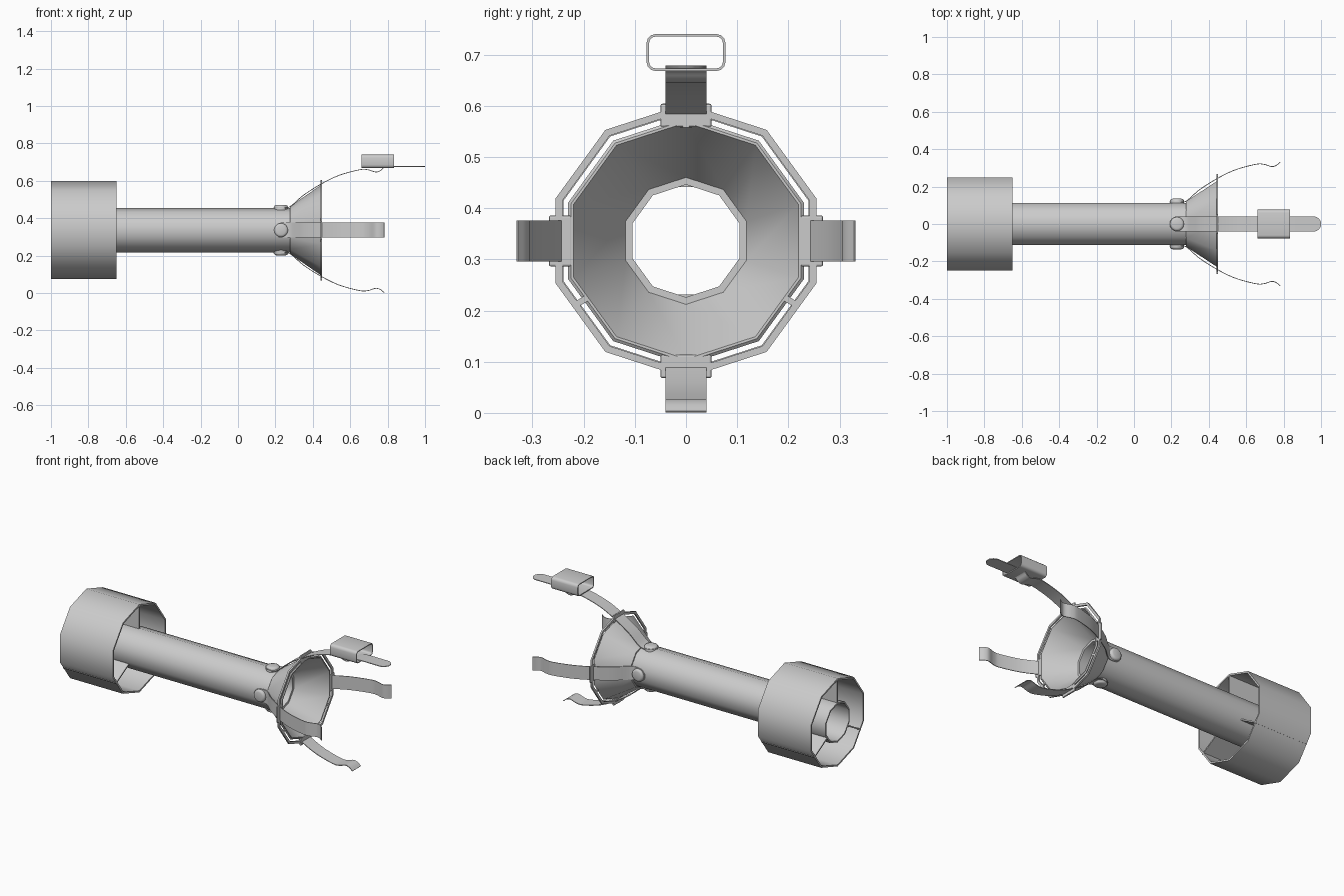
import bpy, bmesh, math
from mathutils import Matrix, Vector

if "Cube" in bpy.data.objects:
    bpy.data.objects.remove(bpy.data.objects["Cube"])

C = 0.336            # height of the long axis
N = 10               # sides of all round bodies

grey = bpy.data.materials.new("plain grey")
grey.diffuse_color = (0.6, 0.6, 0.6, 1)
grey.use_nodes = True
grey.node_tree.nodes["Principled BSDF"].inputs["Base Color"].default_value = grey.diffuse_color


def finish(name, bm, turn=0.0, smooth=40):
    """Turn a part about the long axis, lift it into place and shade it."""
    bm.transform(Matrix.Translation((0, 0, C)) @ Matrix.Rotation(turn, 4, 'X'))
    bmesh.ops.recalc_face_normals(bm, faces=bm.faces)
    me = bpy.data.meshes.new(name)
    bm.to_mesh(me)
    bm.free()
    me.materials.append(grey)
    ob = bpy.data.objects.new(name, me)
    bpy.context.collection.objects.link(ob)
    bpy.ops.object.select_all(action='DESELECT')
    ob.select_set(True)
    bpy.context.view_layer.objects.active = ob
    if smooth:
        bpy.ops.object.shade_smooth_by_angle(angle=math.radians(smooth))
    return ob


def lathe(name, profile, n=N):
    """Revolve a closed (x, radius) profile about the x axis, corner at the top."""
    bm = bmesh.new()
    rings = []
    for i in range(n):
        a = 2 * math.pi * i / n
        rings.append([bm.verts.new((x, r * math.sin(a), r * math.cos(a))) for x, r in profile])
    for i in range(n):
        p, q = rings[i], rings[(i + 1) % n]
        for j in range(len(profile)):
            k = (j + 1) % len(profile)
            bm.faces.new((p[j], q[j], q[k], p[k]))
    return finish(name, bm)


def box(name, x, y, z, turn=0.0):
    bm = bmesh.new()
    bmesh.ops.create_cube(bm, size=1)
    for v in bm.verts:
        v.co = [(a[0] + a[1]) / 2 + c * (a[1] - a[0]) for a, c in zip((x, y, z), v.co)]
    return finish(name, bm, turn, 0)


def spline(pts, steps=5):
    """Catmull-Rom curve through the points."""
    p = [Vector(q) for q in pts]
    p = [2 * p[0] - p[1]] + p + [2 * p[-1] - p[-2]]
    out = []
    for a, b, c, d in zip(p, p[1:], p[2:], p[3:]):
        for s in range(steps):
            t = s / steps
            out.append(0.5 * (2 * b + (c - a) * t + (2 * a - 5 * b + 4 * c - d) * t * t
                              + (3 * b - a - 3 * c + d) * t ** 3))
    return out + [p[-2]]


def strap(name, pts, turn, round_end, half=0.04, thick=0.004):
    """Thin bent strip with a round start and optionally a round tip."""
    path = spline(pts)
    bm = bmesh.new()
    rows = []
    for i, p in enumerate(path):
        t = (path[min(i + 1, len(path) - 1)] - path[max(i - 1, 0)]).normalized()
        nrm = Vector((-t.y, t.x)) * thick / 2
        d = p.x - path[0].x
        if round_end:
            d = min(d, path[-1].x - p.x)
        d = min(max(d, 0.002), half)
        w = math.sqrt(half ** 2 - (half - d) ** 2)
        a, b = p + nrm, p - nrm
        rows.append([bm.verts.new(v) for v in
                     ((a.x, -w, a.y), (a.x, w, a.y), (b.x, w, b.y), (b.x, -w, b.y))])
    for r, s in zip(rows, rows[1:]):
        for j in range(4):
            bm.faces.new((r[j], r[(j + 1) % 4], s[(j + 1) % 4], s[j]))
    bm.faces.new(rows[0])
    bm.faces.new(rows[-1])
    return finish(name, bm, turn)


def snap(name, turn):
    """Low domed snap button holding a strap to the tube."""
    bm = bmesh.new()
    prof = [(0.037, 0.105), (0.037, 0.126), (0.033, 0.132), (0.024, 0.135)]
    n = 20
    rings = [[bm.verts.new((0.23 + r * math.cos(2 * math.pi * i / n),
                            r * math.sin(2 * math.pi * i / n), h)) for i in range(n)]
             for r, h in prof]
    for p, q in zip(rings, rings[1:]):
        for i in range(n):
            bm.faces.new((p[i], p[(i + 1) % n], q[(i + 1) % n], q[i]))
    bm.faces.new(rings[0])
    bm.faces.new(rings[-1])
    return finish(name, bm, turn)


# Main bodies: tail drum, long tube, flared cup and outer ring
lathe("tail_drum", [(-1, 0.262), (-0.65, 0.262), (-0.65, 0.252), (-1, 0.252)])
lathe("main_tube", [(-1, 0.119), (0.282, 0.119), (0.282, 0.110), (-1, 0.110)])
lathe("flared_cup", [(0.278, 0.110), (0.278, 0.127), (0.445, 0.242), (0.45, 0.236), (0.45, 0.231),
                     (0.285, 0.124), (0.285, 0.110)])
lathe("outer_ring", [(0.44, 0.268), (0.45, 0.268), (0.45, 0.254), (0.44, 0.254)])

# Three fins in the drum and three matching struts at the ring
for i in range(3):
    a = 2 * math.pi * i / 3
    box(f"drum_fin_{i}", (-1, -0.65), (-0.004, 0.004), (0.108, 0.253), a)
    box(f"ring_strut_{i}", (0.44, 0.45), (-0.006, 0.006), (0.222, 0.254), a)

# Four straps with snap buttons and guide plates
curve = [(0.19, 0.122), (0.22, 0.122), (0.275, 0.124), (0.35, 0.187), (0.445, 0.247), (0.54, 0.293),
         (0.65, 0.323), (0.695, 0.323), (0.735, 0.311), (0.76, 0.317), (0.782, 0.334)]
tongue = curve[:-1] + [(0.785, 0.336), (0.84, 0.340), (0.92, 0.340), (0.96, 0.340), (0.98, 0.340), (1.0, 0.340)]
for i, side in enumerate(("top", "left", "bottom", "right")):
    a = i * math.pi / 2
    drop = 0.004 * (i % 2)
    pts = [(x, r - drop) for x, r in (tongue if i == 0 else curve)]
    strap(side + "_strap", pts, a, i == 0)
    snap(side + "_snap", a)
    guide = box(side + "_guide", (0.44, 0.45), (-0.05, 0.05), (0.222, 0.268), a)
    bev = guide.modifiers.new("round", 'BEVEL')
    bev.width, bev.segments = 0.004, 2

# Buckle: thin rounded rectangular sleeve on the top strap
bm = bmesh.new()
loops = []
for x, inset in ((0.66, 0), (0.835, 0), (0.835, 0.005), (0.66, 0.005)):
    loop = []
    rad = 0.017 - inset
    for q in range(4):
        sy, sz = ((1, 1), (-1, 1), (-1, -1), (1, -1))[q]
        for k in range(4):
            t = (q + k / 3) * math.pi / 2
            loop.append(bm.verts.new((x, sy * 0.06 + rad * math.cos(t),
                                      0.368 + sz * 0.019 + rad * math.sin(t))))
    loops.append(loop)
for i in range(4):
    p, q = loops[i], loops[(i + 1) % 4]
    for j in range(16):
        k = (j + 1) % 16
        bm.faces.new((p[j], p[k], q[k], q[j]))
finish("buckle_sleeve", bm)
